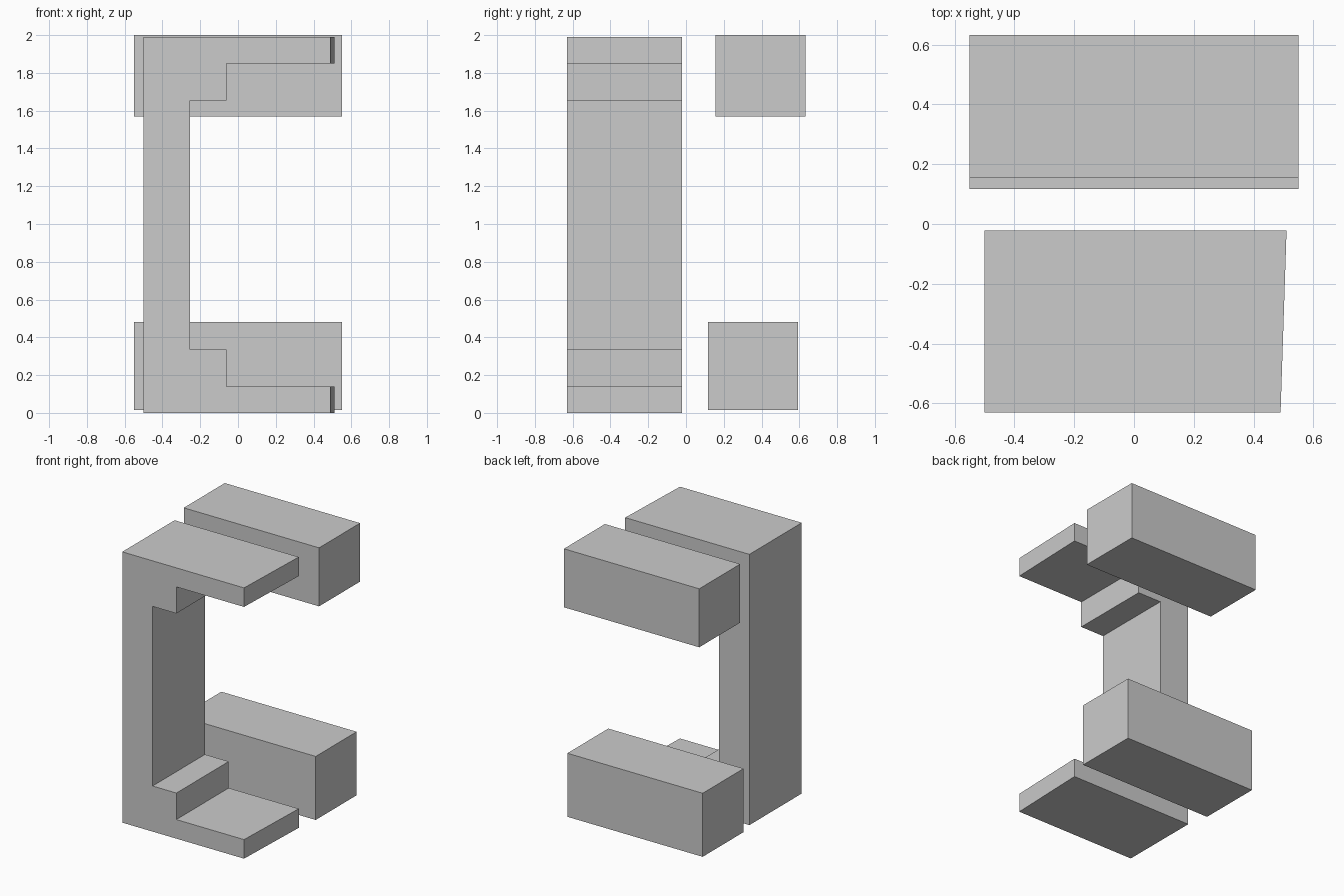
import bpy
import bmesh

cube = bpy.data.objects.get("Cube")
if cube:
    bpy.data.objects.remove(cube, do_unlink=True)

# Single flat grey
grey = bpy.data.materials.new("light_grey")
grey.use_nodes = True
colour = (0.6, 0.6, 0.6, 1)
grey.diffuse_color = colour
grey.node_tree.nodes["Principled BSDF"].inputs["Base Color"].default_value = colour


def add_object(name, bm):
    bmesh.ops.recalc_face_normals(bm, faces=bm.faces)
    mesh = bpy.data.meshes.new(name)
    bm.to_mesh(mesh)
    bm.free()
    mesh.materials.append(grey)
    obj = bpy.data.objects.new(name, mesh)
    bpy.context.collection.objects.link(obj)
    return obj


def add_block(name, low, high):
    bm = bmesh.new()
    bmesh.ops.create_cube(bm, size=1)
    for v in bm.verts:
        v.co = [(a + b) / 2 + c * (b - a) for a, b, c in zip(low, high, v.co)]
    return add_object(name, bm)


# Stepped C-shaped bracket: lower half profile, mirrored to the upper half
HEIGHT = 1.99
FRONT, BACK = -0.63, -0.022
TIP = 0.5
lower = [(-0.5, 0), (TIP, 0), (TIP, 0.14), (-0.06, 0.14), (-0.06, 0.335), (-0.253, 0.335)]
profile = lower + [(x, HEIGHT - z) for x, z in reversed(lower)]

bm = bmesh.new()
face = bm.faces.new([bm.verts.new((x, FRONT, z)) for x, z in profile])
result = bmesh.ops.extrude_face_region(bm, geom=[face])
for v in result["geom"]:
    if isinstance(v, bmesh.types.BMVert):
        v.co.y = BACK
# Arm tips are slightly skewed, longer toward the back
for v in bm.verts:
    if v.co.x > TIP - 0.01:
        v.co.x += 0.01 if v.co.y > -0.3 else -0.01
add_object("stepped_bracket", bm)

# Two separate rear blocks
add_block("upper_rear_block", (-0.55, 0.156, 1.57), (0.55, 0.632, 2.0))
add_block("lower_rear_block", (-0.55, 0.117, 0.015), (0.55, 0.592, 0.482))
